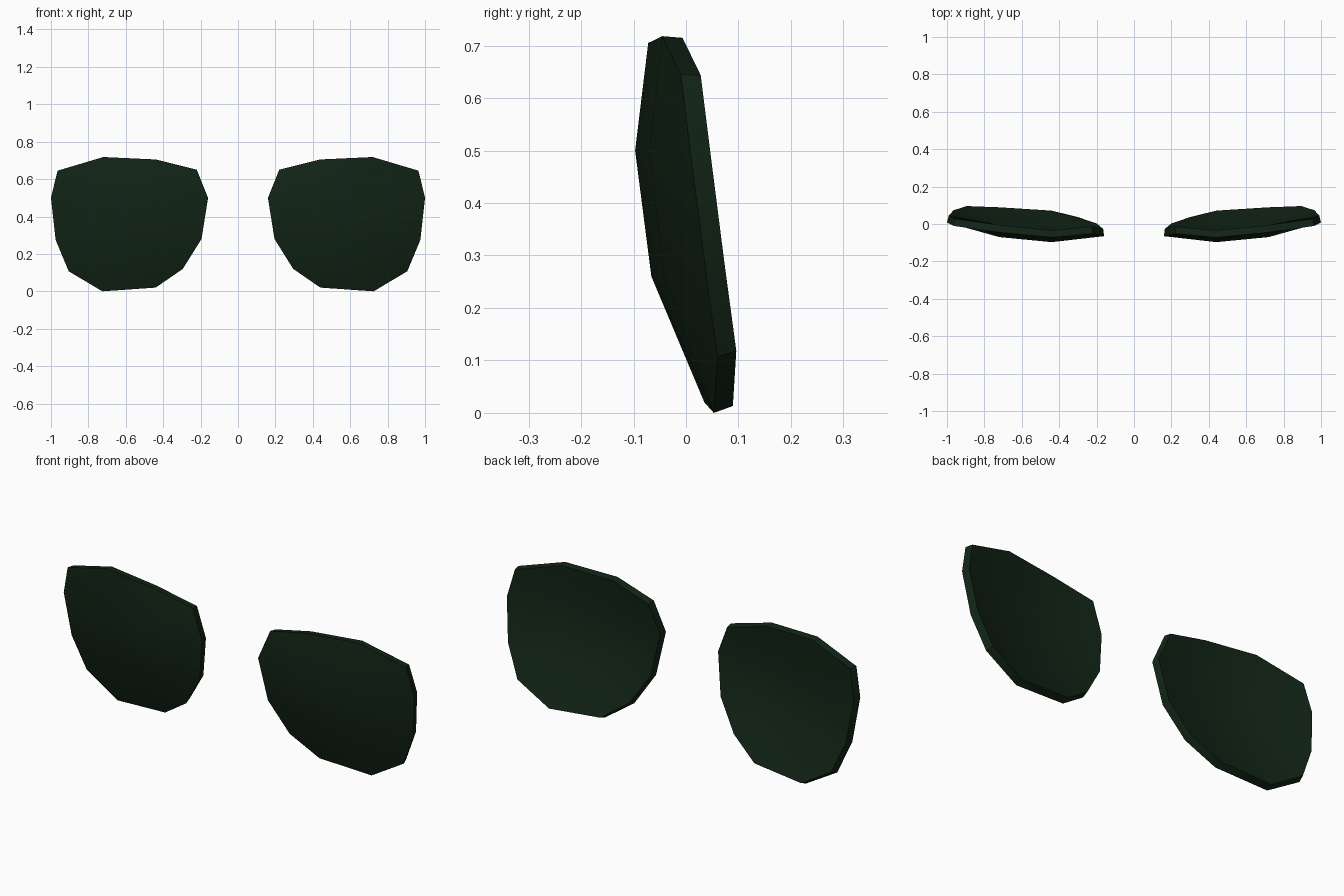
import bpy

if "Cube" in bpy.data.objects:
    bpy.data.objects.remove(bpy.data.objects["Cube"])

# Front surface of one lens: 4 x 4 grid of (x, y, z), top row first
rows = [
    [(0.22, -0.052, 0.65), (0.44, -0.072, 0.705), (0.72, -0.045, 0.718), (0.965, -0.01, 0.645)],
    [(0.16, -0.065, 0.50), (0.44, -0.097, 0.50), (0.72, -0.07, 0.50), (1.0, 0.008, 0.50)],
    [(0.195, -0.035, 0.28), (0.44, -0.066, 0.26), (0.72, -0.042, 0.26), (0.975, 0.037, 0.275)],
    [(0.295, 0.0, 0.12), (0.44, 0.035, 0.02), (0.725, 0.053, 0.0), (0.905, 0.06, 0.107)],
]
verts = [p for row in rows for p in row]
faces = [(4 * r + c, 4 * r + c + 4, 4 * r + c + 5, 4 * r + c + 1)
         for r in range(3) for c in range(3)]

mesh = bpy.data.meshes.new("lenses")
mesh.from_pydata(verts, [], faces)
lenses = bpy.data.objects.new("lenses", mesh)
bpy.context.collection.objects.link(lenses)

# Dark green tinted glass
glass = bpy.data.materials.new("dark_green_glass")
glass.diffuse_color = (0.006, 0.018, 0.008, 1)
glass.use_nodes = True
glass.node_tree.nodes["Principled BSDF"].inputs["Base Color"].default_value = glass.diffuse_color
mesh.materials.append(glass)

# Thickness towards the back, then the second lens
solid = lenses.modifiers.new("thickness", 'SOLIDIFY')
solid.thickness = 0.039
solid.offset = -1
lenses.modifiers.new("pair", 'MIRROR')

bpy.context.view_layer.objects.active = lenses
lenses.select_set(True)
for name in ("thickness", "pair"):
    bpy.ops.object.modifier_apply(modifier=name)
bpy.ops.object.shade_smooth_by_angle(angle=0.6)
